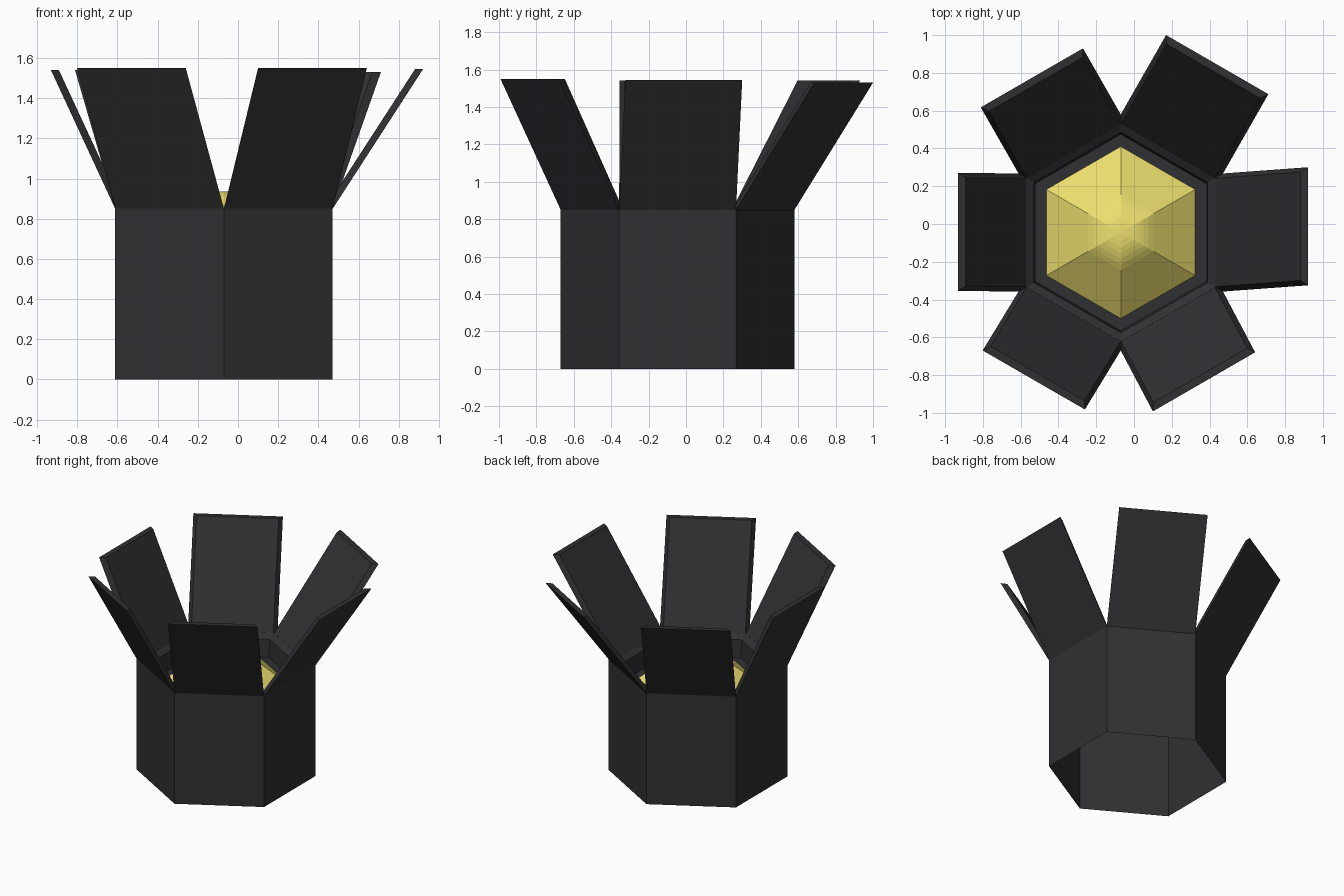
import bpy, bmesh
from math import sin, cos, radians
from mathutils import Vector

if "Cube" in bpy.data.objects:
    bpy.data.objects.remove(bpy.data.objects["Cube"])

CX, CY, R, H = -0.07, -0.045, 0.625, 0.85


def material(name, rgb):
    m = bpy.data.materials.new(name)
    m.diffuse_color = (*rgb, 1)
    m.use_nodes = True
    m.node_tree.nodes["Principled BSDF"].inputs["Base Color"].default_value = m.diffuse_color
    return m


DARK = material("dark_grey", (0.03, 0.03, 0.033))
GOLD = material("yellow", (0.85, 0.74, 0.16))


def finish(name, bm, mat):
    me = bpy.data.meshes.new(name)
    bm.to_mesh(me)
    bm.free()
    me.materials.append(mat)
    ob = bpy.data.objects.new(name, me)
    bpy.context.collection.objects.link(ob)
    return ob


def corner(i, r, z):
    a = radians(-30 + 60 * i)
    return Vector((CX + r * cos(a), CY + r * sin(a), z))


def hex_lathe(name, profile, mat):
    """Six-sided shell through (radius, height) rings, capped at the last ring."""
    bm = bmesh.new()
    rings = [[bm.verts.new(corner(i, r, z)) for i in range(6)] for r, z in profile]
    for lo, hi in zip(rings, rings[1:]):
        for i in range(6):
            j = (i + 1) % 6
            bm.faces.new((lo[i], lo[j], hi[j], hi[i]))
    bm.faces.new(rings[-1])
    return finish(name, bm, mat)


# Hexagonal pot, open underneath, with a bevelled rim and recessed floor
hex_lathe("pot_body", [(R, 0), (R, H), (0.578, H), (0.53, 0.82),
                       (0.52, 0.685)], DARK)

# Yellow pointed dome with a rounded tip
hex_lathe("yellow_dome", [(0.455, 0.685), (0.2, 0.876), (0.17, 0.895), (0.14, 0.91),
                          (0.11, 0.921), (0.08, 0.929), (0.045, 0.934),
                          (0.015, 0.936)], GOLD)

# Flared flaps: lean (dx, dy) and top height, counter-clockwise from the right
flaps = [("right", 0.45, 0.033, 1.545),
         ("back_right", 0.24, 0.42, 1.53),
         ("back_left", -0.20, 0.35, 1.54),
         ("left", -0.32, 0.003, 1.54),
         ("front_left", -0.19, -0.312, 1.55),
         ("front_right", 0.17, -0.322, 1.55)]

for k, (side, dx, dy, top) in enumerate(flaps):
    a, b = corner(k, R, H), corner(k + 1, R, H)
    lean = Vector((dx, dy, top - H))
    along = (b - a).normalized()
    inward = Vector((-cos(radians(60 * k)), -sin(radians(60 * k)), 0))
    outer = [a, b, b + lean, a + lean]
    inset = 0.026
    inner = [p + inward * 0.04 + along * s * inset
             for p, s in zip(outer, (1, -1, -1, 1))]
    bm = bmesh.new()
    o = [bm.verts.new(p) for p in outer]
    n = [bm.verts.new(p) for p in inner]
    bm.faces.new(o)
    bm.faces.new(n[::-1])
    for i in range(4):
        j = (i + 1) % 4
        bm.faces.new((o[j], o[i], n[i], n[j]))
    bmesh.ops.recalc_face_normals(bm, faces=bm.faces)
    finish("flap_" + side, bm, DARK)
